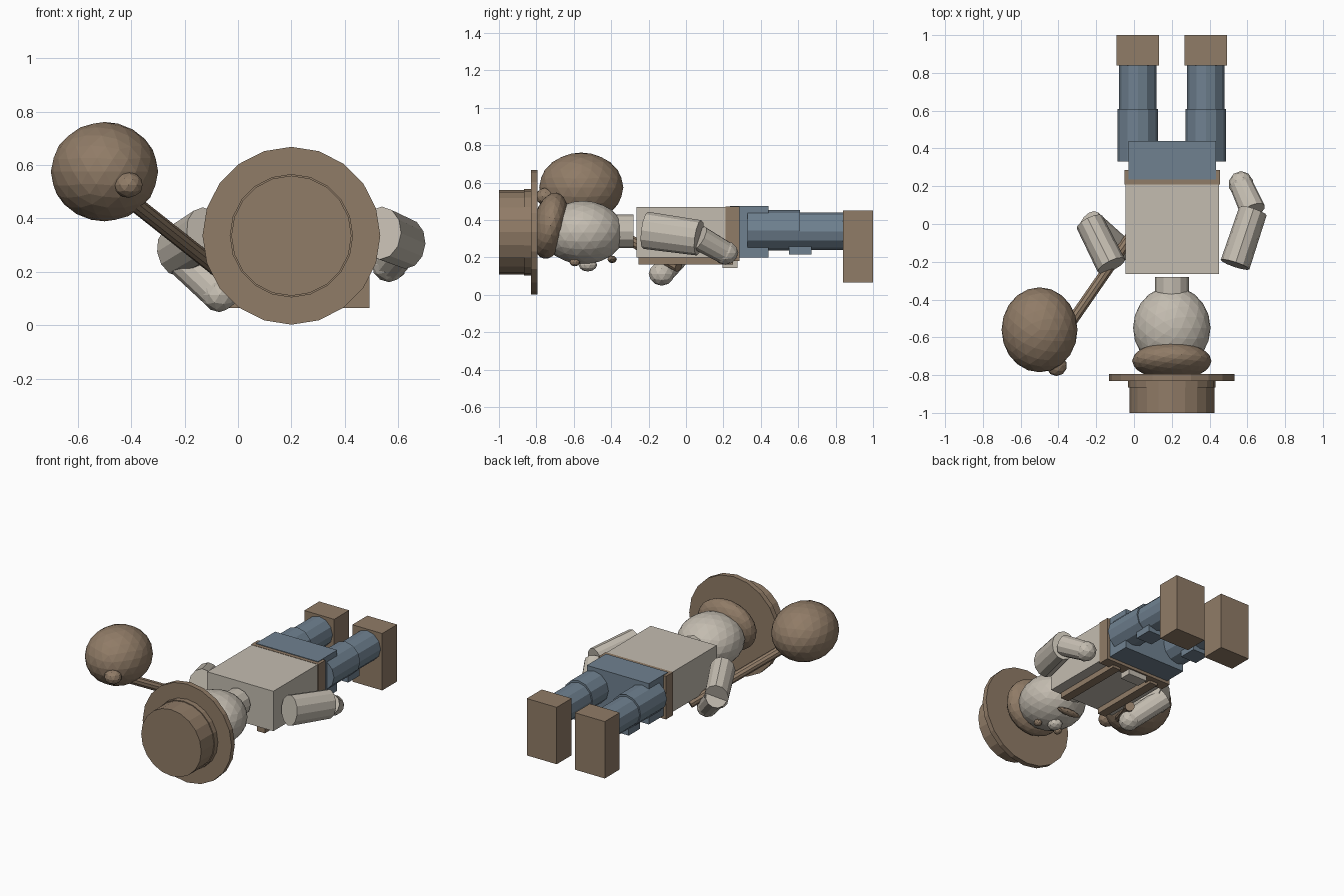
import bpy
from mathutils import Vector

cube = bpy.data.objects.get("Cube")
if cube:
    bpy.data.objects.remove(cube, do_unlink=True)


def material(name, color):
    m = bpy.data.materials.new(name)
    m.use_nodes = True
    m.diffuse_color = (*color, 1)
    m.node_tree.nodes["Principled BSDF"].inputs["Base Color"].default_value = (*color, 1)
    return m


BROWN = material("brown", (0.28, 0.2, 0.135))
CREAM = material("cream", (0.55, 0.505, 0.435))
BLUE = material("slate_blue", (0.16, 0.22, 0.28))
MID = 0.2  # centre line of the figure


def finish(name, mat):
    ob = bpy.context.object
    ob.name = name
    ob.data.materials.append(mat)
    return ob


def box(name, mat, low, high):
    low, high = Vector(low), Vector(high)
    bpy.ops.mesh.primitive_cube_add(size=1, location=(low + high) / 2)
    ob = finish(name, mat)
    ob.scale = high - low
    return ob


def rod(name, mat, a, b, r1, r2=None, sides=12, flat=1):
    a, b = Vector(a), Vector(b)
    bpy.ops.mesh.primitive_cone_add(vertices=sides, radius1=r1, radius2=r2 or r1,
                                    depth=(b - a).length, location=(a + b) / 2)
    ob = finish(name, mat)
    ob.rotation_euler = (b - a).to_track_quat("Z", "Y").to_euler()
    ob.scale.x = flat
    return ob


def ball(name, mat, center, radii, detail=3, tilt=0):
    bpy.ops.mesh.primitive_ico_sphere_add(subdivisions=detail, radius=1, location=center)
    ob = finish(name, mat)
    ob.scale = radii
    ob.rotation_euler.x = tilt
    return ob


# Hat, along y
for name, y0, y1, r in (("hat_crown", -1, -0.82, 0.225),
                        ("hat_band", -0.865, -0.82, 0.231),
                        ("hat_brim", -0.83, -0.795, 0.333)):
    rod(name, BROWN, (MID, y0, 0.335), (MID, y1, 0.335), r, sides=20)

# Head and face, looking down
ball("head", CREAM, (MID, -0.55, 0.333), (0.205, 0.22, 0.17))
ball("hair", BROWN, (MID, -0.725, 0.37), (0.21, 0.095, 0.18), tilt=-0.2)
ball("nose", CREAM, (MID, -0.525, 0.16), (0.045, 0.05, 0.035), 2)
ball("mouth", BROWN, (MID, -0.395, 0.19), (0.09, 0.025, 0.02), 2)
rod("neck", CREAM, (MID, -0.4, 0.34), (MID, -0.28, 0.34), 0.09)

# Torso, belt and hips
box("torso", CREAM, (-0.045, -0.265, 0.2), (0.45, 0.24, 0.47))
box("belt", BROWN, (-0.05, 0.21, 0.18), (0.455, 0.285, 0.472))
box("buckle", CREAM, (0.13, 0.195, 0.145), (0.27, 0.275, 0.2))
box("hips", BLUE, (-0.03, 0.235, 0.2), (0.435, 0.44, 0.476))

# Paired parts: eyes, braces, legs and shoes
for side, s in (("right", -1), ("left", 1)):
    ball(side + "_eye", BROWN, (MID + s * 0.08, -0.595, 0.175), (0.025, 0.028, 0.022), 2)
    x = MID + s * 0.15
    box(side + "_brace", BROWN, (x - 0.03, -0.255, 0.163), (x + 0.03, 0.25, 0.205))
    x = MID + s * 0.18
    rod(side + "_thigh", BLUE, (x, 0.33, 0.345), (x, 0.61, 0.345), 0.108)
    rod(side + "_shin", BLUE, (x, 0.6, 0.34), (x, 0.85, 0.34), 0.1)
    box(side + "_knee_patch", BLUE, (x - 0.06, 0.55, 0.215), (x + 0.06, 0.67, 0.26))
    box(side + "_shoe", BROWN, (x - 0.112, 0.84, 0.065), (x + 0.112, 1, 0.45))

# Arms: shoulder, elbow, hand
for side, shoulder, elbow, hand in (
        ("left", (0.535, -0.215, 0.345), (0.63, 0.07, 0.305), (0.567, 0.21, 0.225)),
        ("right", (-0.12, -0.22, 0.345), (-0.235, 0.01, 0.275), (-0.07, -0.13, 0.113))):
    rod(side + "_upper_arm", CREAM, shoulder, elbow, 0.1, 0.095, flat=0.8)
    rod(side + "_forearm", CREAM, elbow, hand, 0.068, 0.062)
    ball(side + "_hand", CREAM, hand, (0.066, 0.07, 0.064), 2)

# Bundle on a stick
rod("stick", BROWN, (-0.43, -0.66, 0.49), (0, -0.04, 0.15), 0.03, sides=10)
ball("bundle", BROWN, (-0.5, -0.56, 0.575), (0.201, 0.225, 0.186))
ball("bundle_knot", BROWN, (-0.41, -0.75, 0.525), (0.055, 0.055, 0.048), 2)
